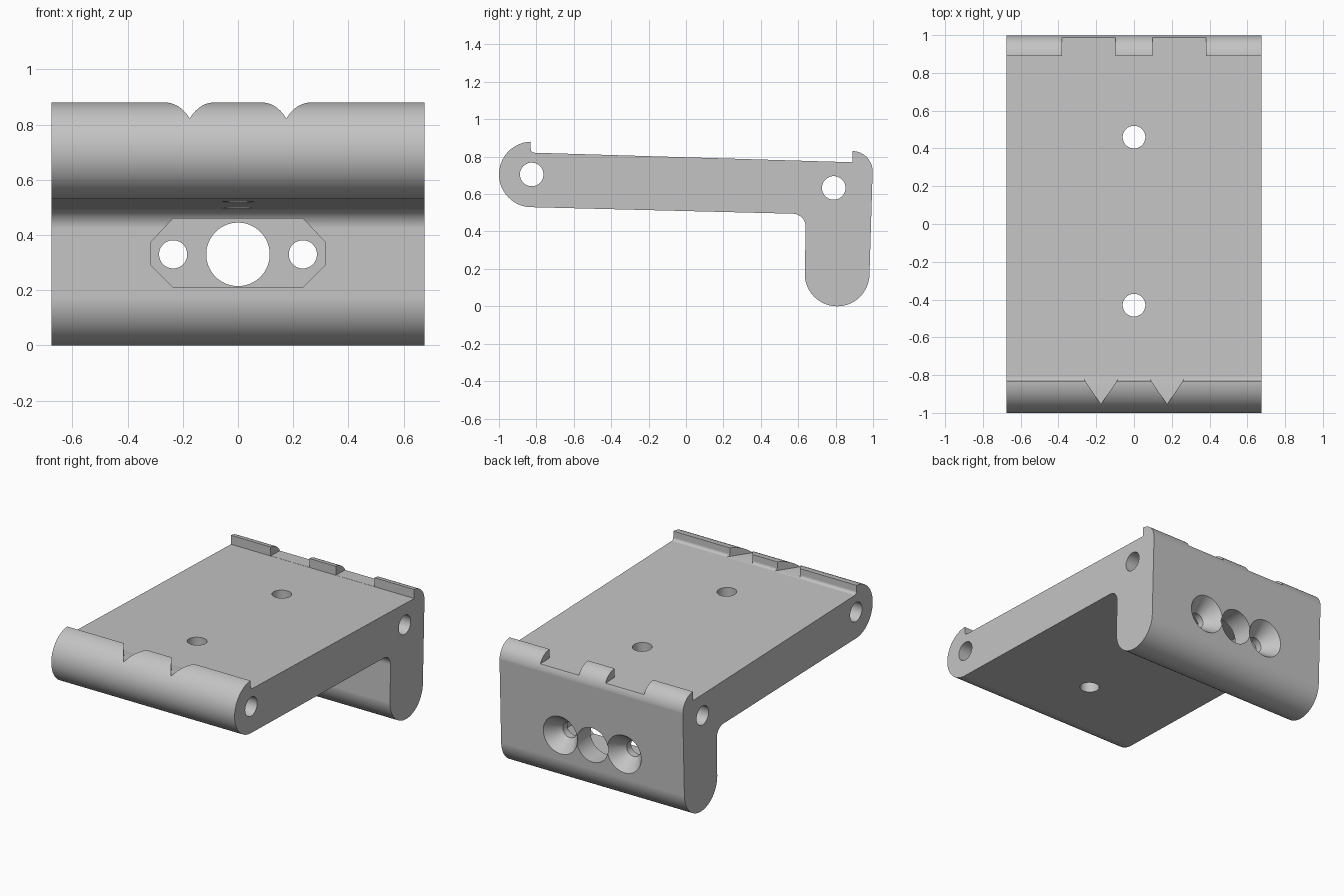
import bpy, bmesh
from math import sin, cos, radians

cube = bpy.data.objects.get("Cube")
if cube:
    bpy.data.objects.remove(cube, do_unlink=True)

HALF = 0.675

grey = bpy.data.materials.new("plain grey")
grey.use_nodes = True
COLOUR = (0.55, 0.55, 0.55, 1)
grey.diffuse_color = COLOUR
grey.node_tree.nodes["Principled BSDF"].inputs["Base Color"].default_value = COLOUR


def arc(cx, cy, r, start, end, steps):
    angles = [radians(start + (end - start) * i / steps) for i in range(steps + 1)]
    return [(cx + r * cos(a), cy + r * sin(a)) for a in angles]


def circle(cx, cy, r, n=48):
    return arc(cx, cy, r, 0, 360, n)[:-1]


def loft(name, axis, ring, lo, hi, far_ring=None):
    """Closed solid between two matching rings placed along an axis."""
    place = {"x": lambda a, b, t: (t, a, b),
             "y": lambda a, b, t: (a, t, b),
             "z": lambda a, b, t: (a, b, t)}[axis]
    bm = bmesh.new()
    near = [bm.verts.new(place(a, b, lo)) for a, b in ring]
    far = [bm.verts.new(place(a, b, hi)) for a, b in far_ring or ring]
    bm.faces.new(near)
    bm.faces.new(far)
    n = len(near)
    for i in range(n):
        j = (i + 1) % n
        bm.faces.new((near[i], near[j], far[j], far[i]))
    bmesh.ops.recalc_face_normals(bm, faces=bm.faces)
    mesh = bpy.data.meshes.new(name)
    bm.to_mesh(mesh)
    bm.free()
    mesh.materials.append(grey)
    obj = bpy.data.objects.new(name, mesh)
    bpy.context.collection.objects.link(obj)
    return obj


# Side profile: rounded front lip, sloping plate, rear lip and leg
profile = (
    arc(-0.825, 0.705, 0.175, 268, 92, 40)
    + arc(-0.81, 0.841, 0.02, 180, 268, 6)
    + [(0.89, 0.77), (0.89, 0.83)]
    + arc(0.888, 0.72, 0.11, 85, 2, 18)
    + arc(0.808, 0.173, 0.173, -2, -179, 40)
    + arc(0.57, 0.425, 0.07, 0, 88, 14)
)
bracket = loft("bracket", "x", profile, -HALF, HALF)

cutters = []


def cut(*args, **kwargs):
    cutters.append(loft(*args, **kwargs))


# Pin holes running the full width
cut("front_pin_hole", "x", circle(-0.825, 0.705, 0.063), -1, 1)
cut("rear_pin_hole", "x", circle(0.79, 0.633, 0.063), -1, 1)

# Holes down through the plate
for y in (-0.43, 0.46):
    cut("plate_hole", "z", circle(0, y, 0.06), 0.4, 1)

# Eight-sided pocket on the inner face of the leg
pocket = [(-0.235, 0.21), (0.235, 0.21), (0.315, 0.29), (0.315, 0.375),
          (0.235, 0.46), (-0.235, 0.46), (-0.315, 0.375), (-0.315, 0.29)]
cut("leg_pocket", "y", pocket, 0.4, 0.84)
cut("leg_centre_hole", "y", circle(0, 0.33, 0.115, 64), 0.7, 1.1)

for s in (-1, 1):
    # Countersunk screw holes
    x = s * 0.235
    cut("screw_hole", "y", circle(x, 0.33, 0.051), 0.7, 1.1)
    cut("countersink", "y", circle(x, 0.33, 0.05), 0.885, 1.005,
        far_ring=circle(x, 0.33, 0.14))
    # V notch in the front lip
    x = s * 0.175
    cut("front_notch", "z", [(x, -0.955), (x + 0.104, -0.8), (x - 0.104, -0.8)], 0.823, 1.1)
    # Gap in the rear lip
    x = s * 0.24
    cut("rear_gap", "x", [(0.885, 0.771), (1.1, 0.766), (1.1, 1), (0.885, 1)],
        x - 0.142, x + 0.142)

bpy.ops.object.select_all(action="DESELECT")
bpy.context.view_layer.objects.active = bracket
bracket.select_set(True)
for c in cutters:
    mod = bracket.modifiers.new("cut", "BOOLEAN")
    mod.operation = "DIFFERENCE"
    mod.solver = "EXACT"
    mod.object = c
    bpy.ops.object.modifier_apply(modifier=mod.name)
    bpy.data.objects.remove(c, do_unlink=True)

# Smooth rounds with crisp edges
bpy.ops.object.shade_smooth_by_angle(angle=radians(25))
weighted = bracket.modifiers.new("weighted normals", "WEIGHTED_NORMAL")
weighted.keep_sharp = True
